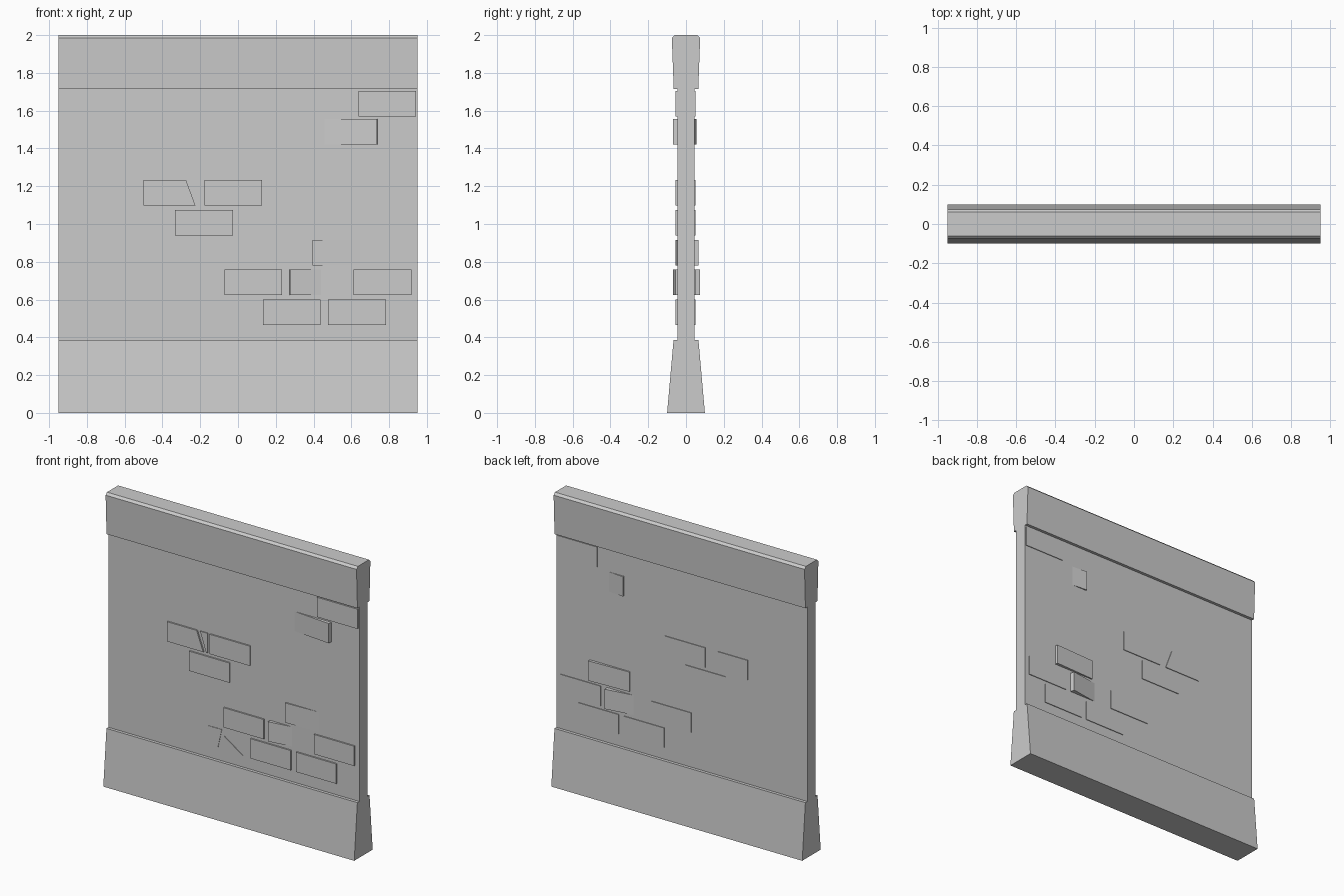
import bpy, bmesh, math
from mathutils import Vector

if "Cube" in bpy.data.objects:
    bpy.data.objects.remove(bpy.data.objects["Cube"])


def prism(name, pts, to3d, a, b, loc=(0, 0, 0), rot=0):
    """Extrude a closed 2D outline between depths a and b."""
    bm = bmesh.new()
    f = bm.faces.new([bm.verts.new(to3d(p, a)) for p in pts])
    out = bmesh.ops.extrude_face_region(bm, geom=[f])
    d = Vector(to3d(pts[0], b)) - Vector(to3d(pts[0], a))
    bmesh.ops.translate(bm, vec=d,
                        verts=[v for v in out["geom"] if isinstance(v, bmesh.types.BMVert)])
    bmesh.ops.recalc_face_normals(bm, faces=bm.faces)
    me = bpy.data.meshes.new(name)
    bm.to_mesh(me)
    bm.free()
    ob = bpy.data.objects.new(name, me)
    bpy.context.collection.objects.link(ob)
    ob.location = loc
    ob.rotation_euler[2] = rot
    return ob


def along_x(p, t):
    return (t, p[0], p[1])


def along_y(p, t):
    return (p[0], t, p[1])


def symmetric(half):
    return half + [(-y, z) for y, z in reversed(half)]


# Wall slab, flared base and bevelled cap
HALF = 0.95
prism("wall_panel", symmetric([(0.045, 0.38), (0.045, 1.72)]), along_x, -HALF, HALF)
prism("wall_base", symmetric([(0.10, 0), (0.066, 0.385)]), along_x, -HALF, HALF)
prism("wall_cap", symmetric([(0.065, 1.715), (0.075, 1.985), (0.06, 2.0)]), along_x, -HALF, HALF)

BW, BH = 0.305, 0.135


def brick(cx, z0, y0=-0.0025, half_depth=0.0525, slope=0.0):
    w = BW / 2
    prism("brick", [(-w, 0), (w, 0), (w, BH), (-w, BH)], along_y,
          -half_depth, half_depth, (cx, y0, z0), math.atan(slope))


# Straight bricks showing on both faces
for cx, z0 in [(-0.025, 1.097), (-0.18, 0.94), (0.79, 1.568), (0.08, 0.623),
               (0.765, 0.623), (0.285, 0.465), (0.63, 0.465)]:
    brick(cx, z0)

# Loose bricks twisted in the wall
brick(0.588, 1.42, -0.0075, 0.049, -0.09)
brick(0.545, 0.78, 0.005, 0.054, 0.04)
brick(0.42, 0.625, 0.0025, 0.05, 0.15)

# Broken bricks
prism("broken_brick", [(-0.50, 1.097), (-0.225, 1.097), (-0.275, 1.232), (-0.50, 1.232)],
      along_y, -0.055, 0.05)
prism("brick_sliver", [(-0.205, 1.097), (-0.195, 1.097), (-0.195, 1.232), (-0.25, 1.232)],
      along_y, -0.052, 0.0)
prism("broken_brick_low", [(-0.19, 0.465), (-0.12, 0.465), (-0.09, 0.6), (-0.19, 0.6)],
      along_y, -0.048, 0.0)
prism("brick_fragment", [(-0.10, 0.465), (0.07, 0.465), (-0.07, 0.56)],
      along_y, -0.049, 0.0)
